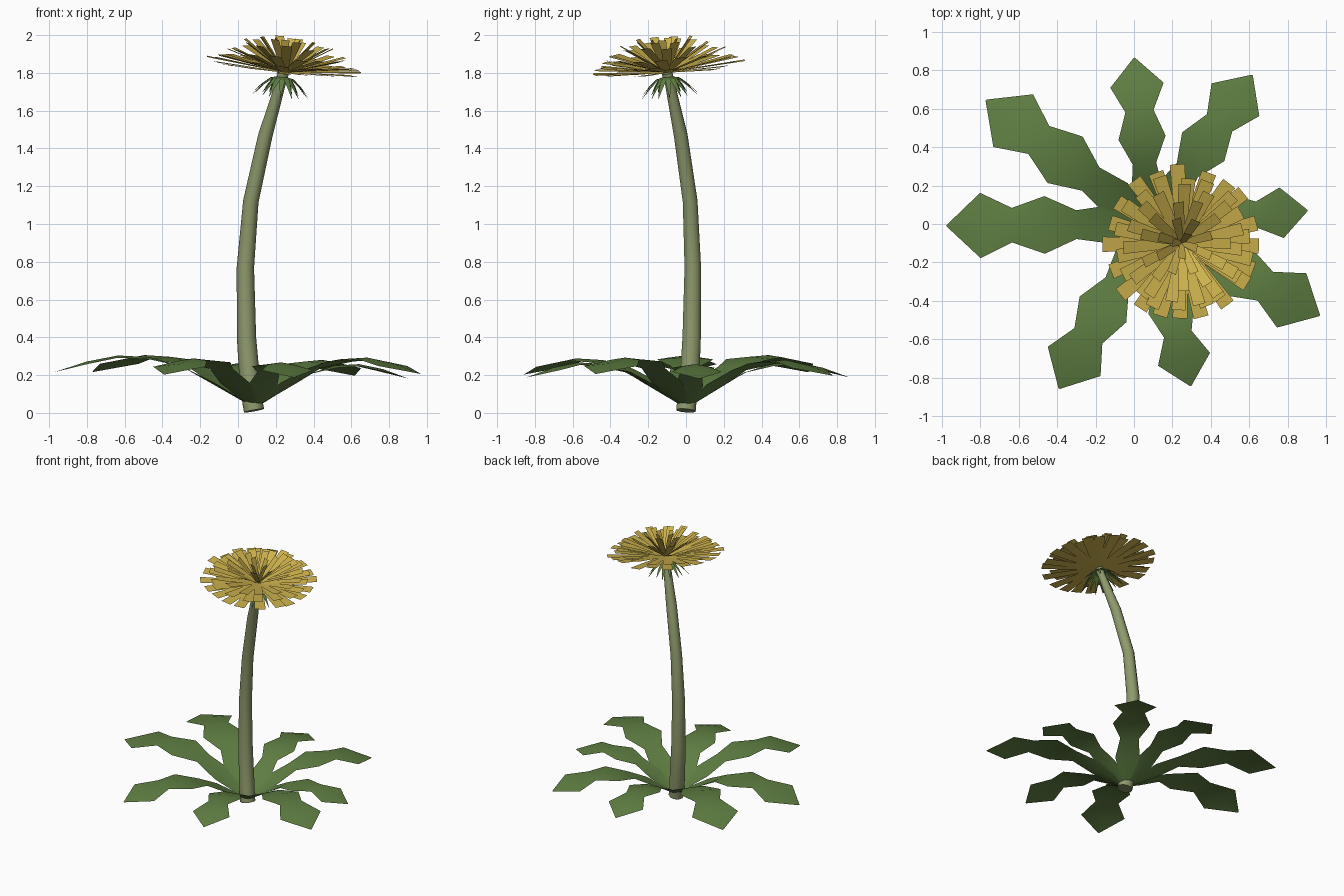
import bpy, bmesh, math, random
from mathutils import Vector, Matrix

if "Cube" in bpy.data.objects:
    bpy.data.objects.remove(bpy.data.objects["Cube"])

random.seed(4)


def material(name, rgb):
    m = bpy.data.materials.new(name)
    m.diffuse_color = (*rgb, 1)
    m.use_nodes = True
    m.node_tree.nodes["Principled BSDF"].inputs["Base Color"].default_value = m.diffuse_color
    return m


LEAF = material("leaf green", (0.115, 0.21, 0.055))
STEM = material("pale stem green", (0.27, 0.32, 0.15))
YELLOW = material("petal yellow", (0.61, 0.445, 0.075))


def finish(bm, name, mat, smooth=None):
    me = bpy.data.meshes.new(name)
    bm.to_mesh(me)
    bm.free()
    me.materials.append(mat)
    ob = bpy.data.objects.new(name, me)
    bpy.context.collection.objects.link(ob)
    if smooth:
        bpy.ops.object.select_all(action='DESELECT')
        ob.select_set(True)
        bpy.context.view_layer.objects.active = ob
        bpy.ops.object.shade_smooth_by_angle(angle=math.radians(smooth))
    return ob


def strip(bm, sections, matrix, crease=False):
    """Blade along +x from (distance, half width, height, rib rise) sections."""
    prev = None
    for d, w, z, *rise in sections:
        pts = [(d, -w, z), (d, w, z)]
        if crease:
            pts.insert(1, (d, 0, z + rise[0]))
        row = [bm.verts.new(matrix @ Vector(p)) for p in pts]
        if prev:
            for i in range(len(row) - 1):
                bm.faces.new((prev[i], row[i], row[i + 1], prev[i + 1]))
        prev = row


def turn(deg, axis='Z'):
    return Matrix.Rotation(math.radians(deg), 4, axis)


# Stem: tapered tube along a bent path (x, y, z, radius)
path = [(0.085, 0.0, 0.012, 0.054), (0.078, 0.003, 0.05, 0.054),
        (0.06, 0.02, 0.2, 0.054), (0.045, 0.03, 0.4, 0.051),
        (0.039, 0.036, 0.77, 0.046), (0.068, 0.022, 1.12, 0.041),
        (0.145, -0.028, 1.47, 0.038), (0.225, -0.085, 1.74, 0.027),
        (0.24, -0.1, 1.80, 0.03)]
SIDES = 10
bm = bmesh.new()
rings = []
for i, (x, y, z, r) in enumerate(path):
    a = Vector(path[max(i - 1, 0)][:3])
    b = Vector(path[min(i + 1, len(path) - 1)][:3])
    q = Vector((0, 0, 1)).rotation_difference((b - a).normalized())
    rings.append([bm.verts.new(Vector((x, y, z)) + q @ Vector(
        (r * math.cos(math.tau * k / SIDES), r * math.sin(math.tau * k / SIDES), 0)))
        for k in range(SIDES)])
for lo, hi in zip(rings, rings[1:]):
    for k in range(SIDES):
        n = (k + 1) % SIDES
        bm.faces.new((lo[k], lo[n], hi[n], hi[k]))
bm.faces.new(rings[0][::-1])
bm.faces.new(rings[-1])
finish(bm, "stem", STEM, 40)

# Leaves: one lobed profile with a slight midrib, repeated by angle and scale
lobes = [(0.0, 0.022, 0.035, -0.008), (0.22, 0.098, 0.165, -0.012),
         (0.385, 0.075, 0.246, 0.0), (0.55, 0.15, 0.283, 0.012),
         (0.72, 0.09, 0.292, 0.012), (0.885, 0.17, 0.258, 0.014),
         (1.06, 0.004, 0.215, 0.0)]
for angle, s in [(180.5, 1.0), (143, 1.01), (95.5, 0.82), (55.6, 0.886),
                 (4.9, 0.775), (-28.4, 0.945), (-76, 0.82), (-119, 0.924)]:
    bm = bmesh.new()
    place = Matrix.Translation((0.085, 0, 0)) @ turn(angle)
    strip(bm, [(d * s, w * s, z * (0.3 + 0.7 * s), r) for d, w, z, r in lobes],
          place, True)
    finish(bm, "leaf", LEAF, 40)

# Flower head frame, tilted towards the front right
head = Matrix.Translation((0.248, -0.1, 1.803)) @ \
    turn(5, 'X') @ turn(5.9, 'Y')

# Petals: rings of blunt strips, steeper and shorter towards the middle
tiers = [("outer_petals", 20, 0.41, 0.040, 4.5), ("second_petals", 18, 0.365, 0.037, 9),
         ("third_petals", 15, 0.33, 0.033, 18), ("fourth_petals", 11, 0.28, 0.029, 33),
         ("inner_petals", 8, 0.235, 0.025, 50), ("centre_petals", 4, 0.185, 0.022, 69)]
for t, (name, count, length, half, lift) in enumerate(tiers):
    bm = bmesh.new()
    for k in range(count):
        a = 360 * (k + 0.37 * t) / count + random.uniform(-4, 4)
        m = head @ turn(a) @ turn(-lift + random.uniform(-1.5, 1.5), 'Y')
        n = length * random.uniform(0.95, 1.03)
        strip(bm, [(0.0, half * 0.5, 0), (n * 0.55, half * 0.85, 0), (n, half, 0)], m)
    finish(bm, name, YELLOW)

# Bracts: drooping pointed blades under the head
under = Matrix.Translation((0.234, -0.095, 1.77)) @ turn(5, 'X') @ turn(5.9, 'Y')
bm = bmesh.new()
for k in range(16):
    s = 1.0 if k % 2 else 0.85
    m = under @ turn(360 * k / 16)
    strip(bm, [(0.015, 0.011, 0.012), (0.06 * s, 0.016, 0.0),
               (0.11 * s, 0.010, -0.04), (0.158 * s, 0.001, -0.09)], m)
finish(bm, "bracts", LEAF)
